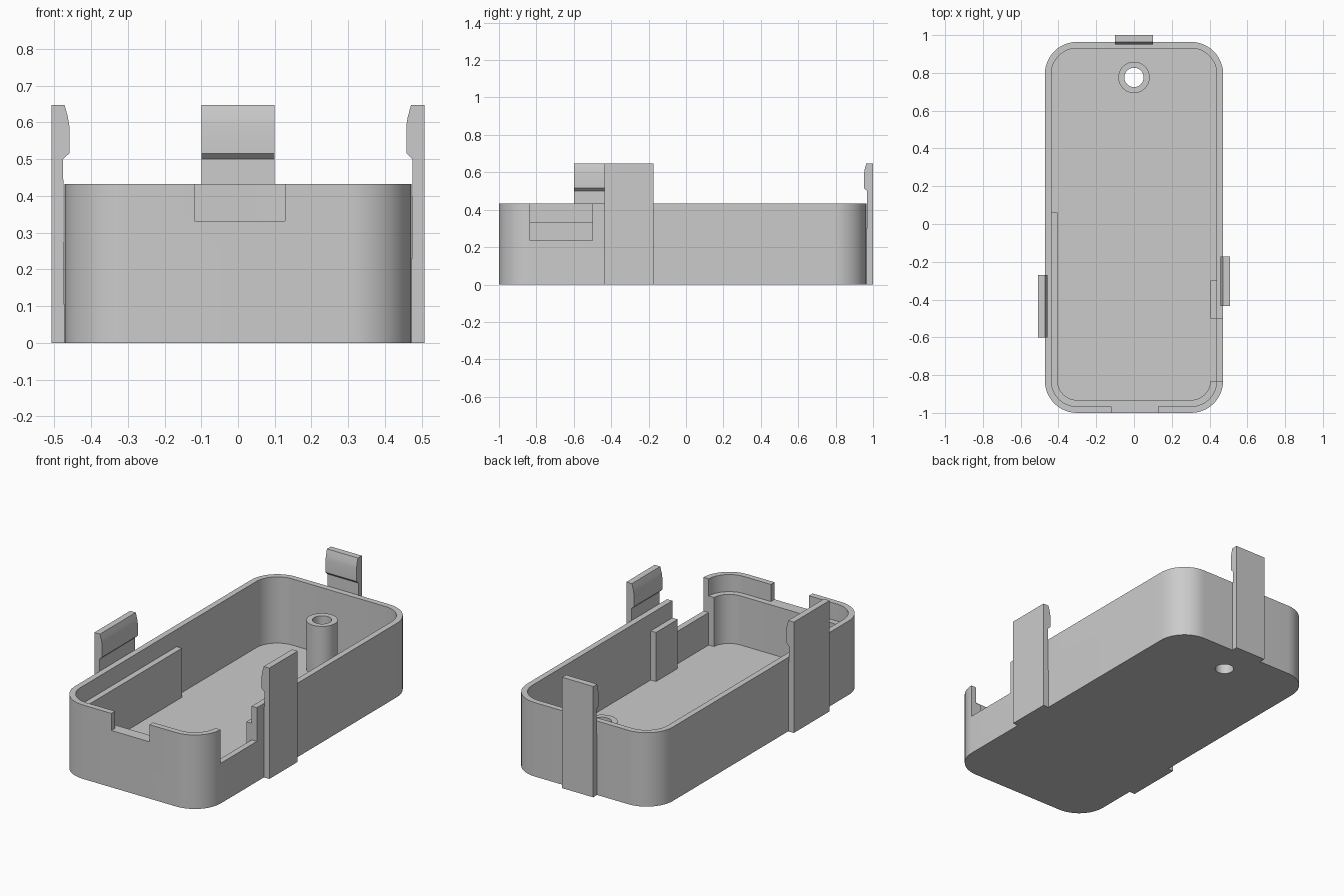
import bpy, bmesh, math
from mathutils import Vector

if "Cube" in bpy.data.objects:
    bpy.data.objects.remove(bpy.data.objects["Cube"], do_unlink=True)

grey = bpy.data.materials.new("matte grey plastic")
grey.use_nodes = True
grey.diffuse_color = (0.6, 0.6, 0.6, 1)
grey.node_tree.nodes["Principled BSDF"].inputs["Base Color"].default_value = (0.6, 0.6, 0.6, 1)

# Overall sizes
HALF_W, FRONT, BACK, HEIGHT = 0.472, -1.0, 0.964, 0.432
RADIUS, WALL, FLOOR, LEDGE = 0.17, 0.034, 0.045, 0.332


def extrude(name, points, direction):
    """Solid made by sweeping a closed outline along a direction."""
    bm = bmesh.new()
    face = bm.faces.new([bm.verts.new(p) for p in points])
    moved = bmesh.ops.extrude_face_region(bm, geom=[face])["geom"]
    bmesh.ops.translate(bm, vec=direction, verts=[g for g in moved if isinstance(g, bmesh.types.BMVert)])
    bmesh.ops.recalc_face_normals(bm, faces=bm.faces)
    mesh = bpy.data.meshes.new(name)
    bm.to_mesh(mesh)
    bm.free()
    mesh.materials.append(grey)
    obj = bpy.data.objects.new(name, mesh)
    bpy.context.collection.objects.link(obj)
    return obj


def rounded_block(name, inset, z0, z1, steps=12):
    r = RADIUS - inset
    cx = HALF_W - RADIUS
    corners = [(cx, BACK - RADIUS), (-cx, BACK - RADIUS), (-cx, FRONT + RADIUS), (cx, FRONT + RADIUS)]
    points = []
    for i, (x, y) in enumerate(corners):
        for k in range(steps + 1):
            a = math.pi / 2 * (i + k / steps)
            points.append((x + r * math.cos(a), y + r * math.sin(a), z0))
    return extrude(name, points, Vector((0, 0, z1 - z0)))


def box(name, x0, x1, y0, y1, z0, z1):
    outline = [(x0, y0, z0), (x1, y0, z0), (x1, y1, z0), (x0, y1, z0)]
    return extrude(name, outline, Vector((0, 0, z1 - z0)))


def cylinder(name, y, r, z0, z1, sides=40):
    angles = [2 * math.pi * i / sides for i in range(sides)]
    return extrude(name, [(r * math.cos(a), y + r * math.sin(a), z0) for a in angles], Vector((0, 0, z1 - z0)))


def combine(target, tool, operation):
    """Apply a boolean and remove the tool."""
    mod = target.modifiers.new(operation, 'BOOLEAN')
    mod.operation, mod.object, mod.solver = operation, tool, 'EXACT'
    bpy.context.view_layer.objects.active = target
    bpy.ops.object.modifier_apply(modifier=mod.name)
    bpy.data.objects.remove(tool, do_unlink=True)


# Open tray
tray = rounded_block("tray", 0, 0, HEIGHT)
combine(tray, rounded_block("cavity", WALL, FLOOR, 1), 'DIFFERENCE')

# Inner ledge: left side, around the front, and a short post on the other side
ledge = rounded_block("ledge", WALL - 0.01, FLOOR - 0.01, LEDGE)
combine(ledge, rounded_block("ledge_core", 2 * WALL, 0, 1), 'DIFFERENCE')
combine(ledge, box("ledge_end", -1, 1, 0.06, 2, -1, 1), 'DIFFERENCE')
combine(ledge, box("ledge_gap", 0, 1, -0.3, 0.5, -1, 1), 'DIFFERENCE')
combine(ledge, box("port_gap", 0, 1, -0.835, -0.5, -1, 1), 'DIFFERENCE')
combine(tray, ledge, 'UNION')

# Connector openings in the front and side walls
combine(tray, box("front_opening", -0.118, 0.128, -1.2, -0.95, LEDGE, 1), 'DIFFERENCE')
combine(tray, box("side_opening", 0.42, 0.7, -0.835, -0.5, 0.235, 1), 'DIFFERENCE')

# Hollow screw post, drilled through the floor
combine(tray, cylinder("screw_post", 0.776, 0.083, FLOOR - 0.01, LEDGE), 'UNION')
combine(tray, cylinder("screw_hole", 0.776, 0.051, -1, 1), 'DIFFERENCE')

# Snap clips: depth from the outer face inward, against height
clip_profile = [(0, 0), (0.036, 0), (0.032, 0.5), (0.049, 0.516), (0.049, 0.59),
                (0.045, 0.615), (0.036, 0.648), (0, 0.648)]


def clip(name, origin, inward, along):
    points = [Vector(origin) + Vector(inward) * d + Vector((0, 0, z)) for d, z in clip_profile]
    return extrude(name, points, Vector(along))


parts = [
    tray,
    clip("right_clip", (-0.508, -0.6, 0), (1, 0, 0), (0, 0.33, 0)),
    clip("left_clip", (0.507, -0.435, 0), (-1, 0, 0), (0, 0.262, 0)),
    clip("back_clip", (-0.1, 1, 0), (0, -1, 0), (0.2, 0, 0)),
]

# Smooth the rounded surfaces, keep the edges crisp
bpy.ops.object.select_all(action='DESELECT')
for part in parts:
    part.select_set(True)
bpy.context.view_layer.objects.active = tray
bpy.ops.object.shade_smooth_by_angle(angle=math.radians(25))
